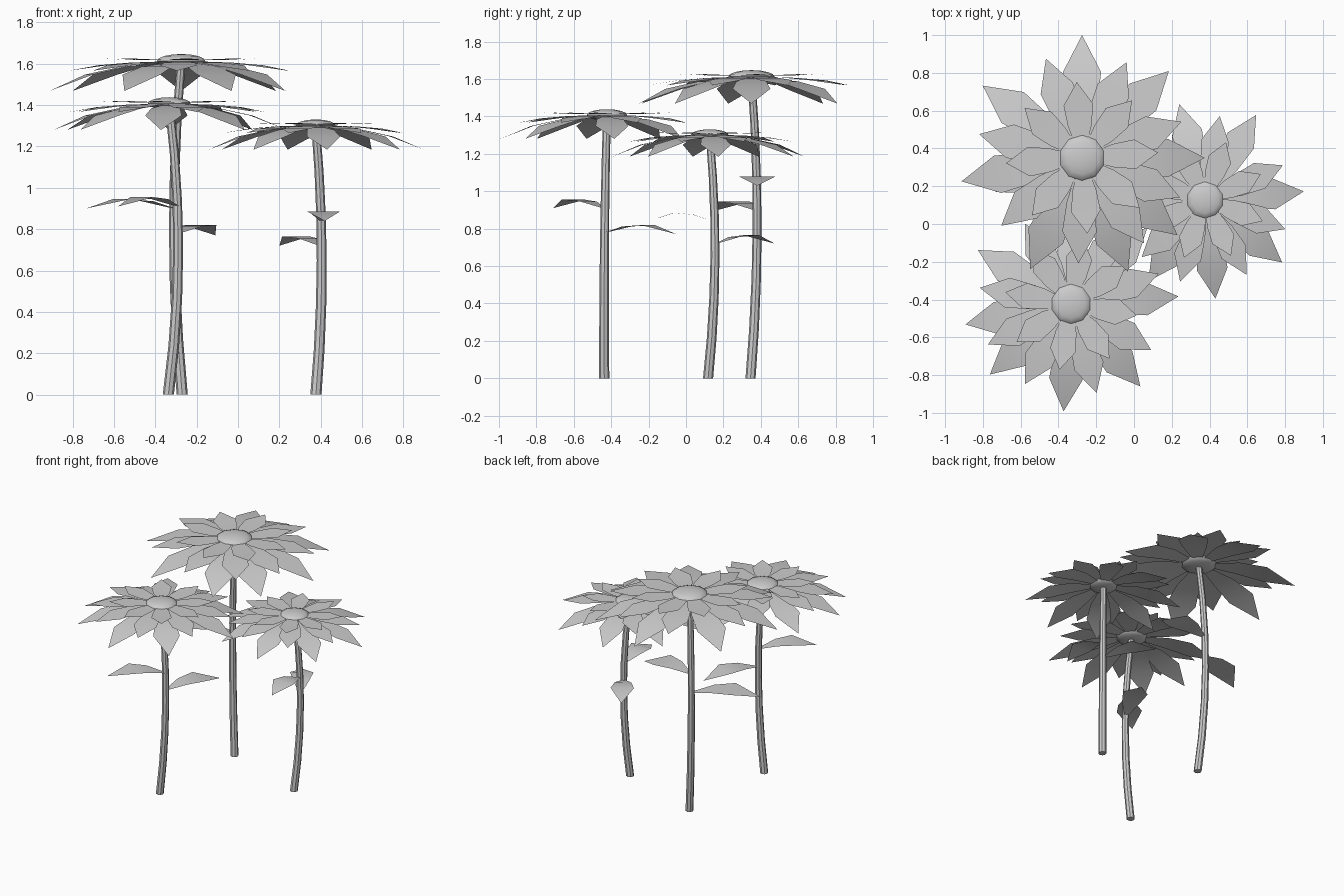
import bpy, bmesh, math
from mathutils import Vector

if "Cube" in bpy.data.objects:
    bpy.data.objects.remove(bpy.data.objects["Cube"])

grey = bpy.data.materials.new("plain grey")
grey.use_nodes = True
grey.diffuse_color = (0.6, 0.6, 0.6, 1)
grey.node_tree.nodes["Principled BSDF"].inputs["Base Color"].default_value = (0.6, 0.6, 0.6, 1)


def finish(name, bm):
    mesh = bpy.data.meshes.new(name)
    bm.to_mesh(mesh)
    bm.free()
    mesh.materials.append(grey)
    obj = bpy.data.objects.new(name, mesh)
    bpy.context.collection.objects.link(obj)
    bpy.ops.object.select_all(action="DESELECT")
    obj.select_set(True)
    bpy.context.view_layer.objects.active = obj
    bpy.ops.object.shade_smooth_by_angle(angle=math.radians(40))


def blade(bm, origin, direction, rows):
    """Flat pointed strip; rows are (distance, half width, height), last row is the tip."""
    along = Vector((math.cos(direction), math.sin(direction), 0))
    side = Vector((-along.y, along.x, 0))
    previous = None
    for dist, half, height in rows[:-1]:
        mid = origin + along * dist + Vector((0, 0, height))
        pair = [bm.verts.new(mid - side * half), bm.verts.new(mid + side * half)]
        if previous:
            bm.faces.new((previous[0], pair[0], pair[1], previous[1]))
        previous = pair
    dist, _, height = rows[-1]
    tip = bm.verts.new(origin + along * dist + Vector((0, 0, height)))
    bm.faces.new((previous[0], tip, previous[1]))


def petal_ring(name, centre, angles, size, half, drop, lift):
    bm = bmesh.new()
    # (fraction of length, fraction of width, fraction of drop)
    shape = ((0.12, 0.3, 0), (0.42, 0.8, 0.13), (0.7, 1, 0.42), (1, 0, 1))
    rows = [(size * t, half * w, lift - drop * d) for t, w, d in shape]
    for angle in angles:
        blade(bm, centre, math.radians(angle), rows)
    finish(name, bm)


def stem(name, points, r0, r1, sides=8, steps=6):
    """Tapered tube along a smooth arc through three points."""
    a, b, c = map(Vector, points)
    split = (b.z - a.z) / (c.z - a.z)
    bm = bmesh.new()
    rings = []
    for i in range(steps + 1):
        t = i / steps
        p = (a * ((t - split) * (t - 1) / split)
             + b * (t * (t - 1) / (split * (split - 1)))
             + c * (t * (t - split) / (1 - split)))
        r = r0 + (r1 - r0) * t
        rings.append([bm.verts.new(p + Vector((r * math.cos(k * math.tau / sides),
                                               r * math.sin(k * math.tau / sides), 0)))
                      for k in range(sides)])
    for low, high in zip(rings, rings[1:]):
        for k in range(sides):
            n = (k + 1) % sides
            bm.faces.new((low[k], low[n], high[n], high[k]))
    bm.faces.new(rings[0][::-1])
    bm.faces.new(rings[-1])
    finish(name, bm)


def leaf(name, base, tip, half):
    """Arched leaf from the stem to its tip."""
    base, tip = Vector(base), Vector(tip)
    delta = tip - base
    length = delta.to_2d().length
    shape = ((0, 0.12, 0), (0.3, 0.7, 0.035), (0.6, 1, 0.045), (1, 0, 0))
    rows = [(length * t, half * w, delta.z * t + arch) for t, w, arch in shape]
    bm = bmesh.new()
    blade(bm, base, math.atan2(delta.y, delta.x), rows)
    finish(name, bm)


def flower(name, centre, size, stem_points, outer, middle, inner_start, leaves):
    centre = Vector(centre)
    stem(name + "_stem", stem_points + [centre], 0.027, 0.021)
    petal_ring(name + "_outer_petals", centre, outer, size, size * 0.155, size * 0.21, 0)
    petal_ring(name + "_middle_petals", centre, middle, size * 0.86, size * 0.14, size * 0.07, 0.007)
    inner = [inner_start + 45 * k for k in range(8)]
    petal_ring(name + "_inner_petals", centre, inner, size * 0.62, size * 0.12, -size * 0.015, 0.012)
    # flattened dome in the middle
    bm = bmesh.new()
    bmesh.ops.create_uvsphere(bm, u_segments=10, v_segments=8, radius=size * 0.19)
    bmesh.ops.scale(bm, vec=(1, 1, 0.28), verts=bm.verts)
    bmesh.ops.translate(bm, vec=centre + Vector((0, 0, 0.008)), verts=bm.verts)
    finish(name + "_centre", bm)
    for i, (base, tip) in enumerate(leaves):
        leaf(f"{name}_leaf_{i + 1}", base, tip, size * 0.15)


flower("tall_flower", (-0.275, 0.35, 1.605), 0.65,
       [(-0.27, 0.345, 0), (-0.31, 0.38, 0.8)],
       (90, 45, 0, -39, -68, -115, 191, 144), (65, 20, -22, -54, -92, -140, 167, 110), 94,
       [((-0.3, 0.38, 1.04), (0.08, 0.38, 1.03)), ((-0.31, 0.37, 0.9), (-0.735, 0.17, 0.9))])
flower("front_flower", (-0.333, -0.423, 1.4), 0.57,
       [(-0.337, -0.437, 0), (-0.29, -0.435, 0.8)],
       (-94, -50, 4, 45, 90, 150, 191, 221), (-74, -30, 19, 58, 120, 170, 206, -120), 80,
       [((-0.29, -0.43, 0.78), (-0.11, -0.05, 0.77)), ((-0.29, -0.44, 0.91), (-0.58, -0.71, 0.91))])
flower("side_flower", (0.376, 0.127, 1.295), 0.525,
       [(0.377, 0.118, 0), (0.405, 0.155, 0.68)],
       (5, 59, 105, 150, 190, 235, -84, -39), (24, -20, -61, -107, 222, 172, 130, 80), 70,
       [((0.405, 0.14, 0.84), (0.42, -0.2, 0.84)), ((0.4, 0.16, 0.72), (0.2, 0.475, 0.72))])
